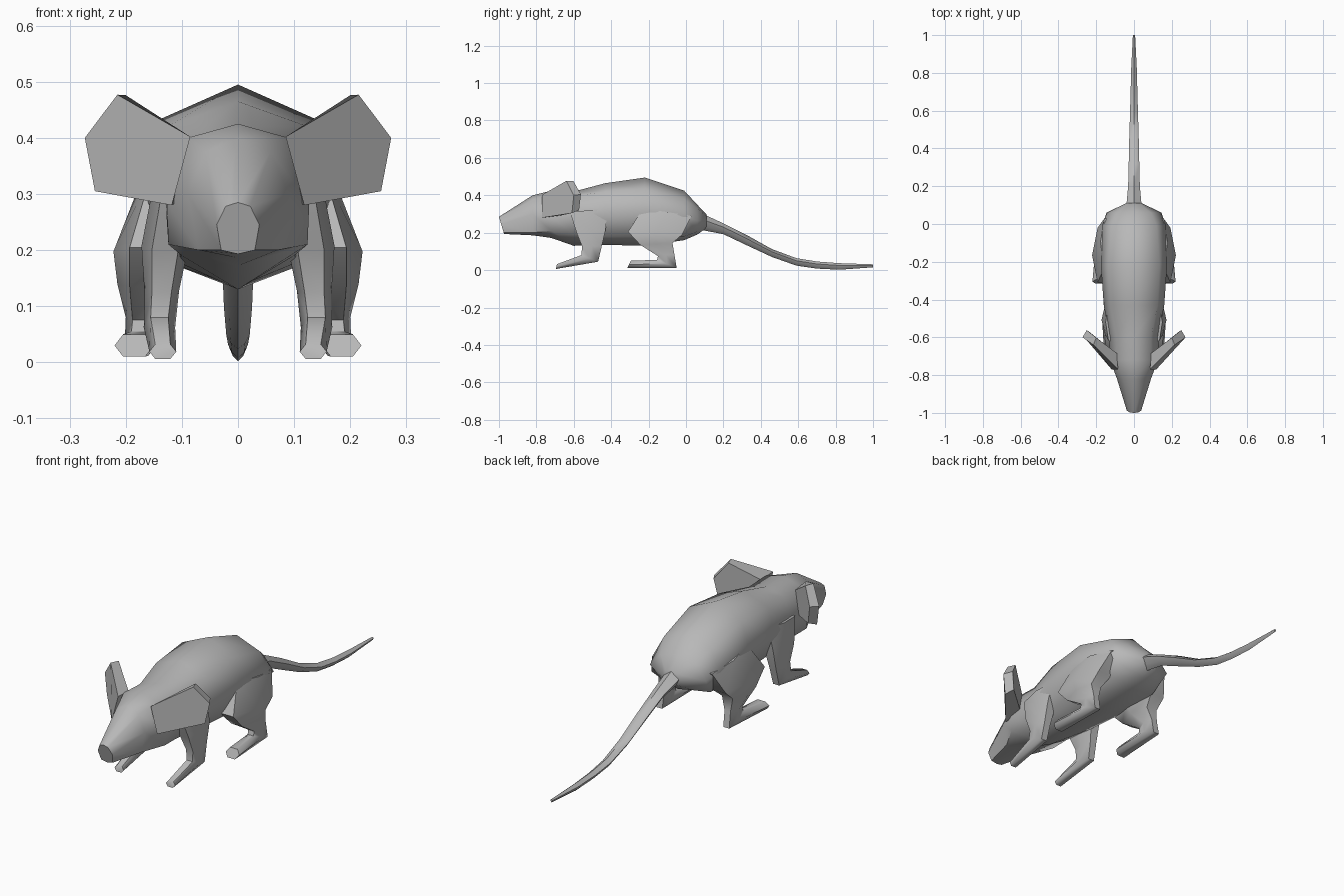
import bpy, bmesh, math

if "Cube" in bpy.data.objects:
    bpy.data.objects.remove(bpy.data.objects["Cube"])

fur = bpy.data.materials.new("grey fur")
fur.diffuse_color = (0.48, 0.48, 0.48, 1)
fur.use_nodes = True
fur.node_tree.nodes["Principled BSDF"].inputs["Base Color"].default_value = fur.diffuse_color


def finish(bm, name, mirror=False, angle=60):
    """Turn a bmesh into a smooth shaded object."""
    bmesh.ops.recalc_face_normals(bm, faces=bm.faces)
    mesh = bpy.data.meshes.new(name)
    bm.to_mesh(mesh)
    bm.free()
    mesh.materials.append(fur)
    ob = bpy.data.objects.new(name, mesh)
    bpy.context.collection.objects.link(ob)
    if mirror:
        ob.modifiers.new("mirror", 'MIRROR').use_mirror_merge = False
    bpy.ops.object.select_all(action='DESELECT')
    ob.select_set(True)
    bpy.context.view_layer.objects.active = ob
    bpy.ops.object.shade_smooth_by_angle(angle=math.radians(angle))
    return ob


def loft(name, rings, mirror=False, angle=60):
    """Skin a row of closed rings and cap both ends."""
    bm = bmesh.new()
    rows = [[bm.verts.new(p) for p in ring] for ring in rings]
    for a, b in zip(rows, rows[1:]):
        n = len(a)
        for i in range(n):
            j = (i + 1) % n
            bm.faces.new((a[i], a[j], b[j], b[i]))
    bm.faces.new(rows[0])
    bm.faces.new(rows[-1])
    return finish(bm, name, mirror, angle)


def body_ring(y, top, upper, side, lower, bottom, lean=0):
    """Symmetric eight point cross-section; lean slants it along y."""
    half = [(0, top), upper, side, lower, (0, bottom)]
    pts = half + [(-x, z) for x, z in half[-2:0:-1]]
    return [(x, y + lean * (top - z), z) for x, z in pts]


def leg_ring(fy, fz, by, bz, x_in, x_out):
    """Six point limb section between a front and a back line."""
    w = (x_out - x_in) * 0.22
    my, mz = (fy + by) / 2, (fz + bz) / 2
    return [(x_in + w, fy, fz), (x_out - w, fy, fz), (x_out, my, mz),
            (x_out - w, by, bz), (x_in + w, by, bz), (x_in, my, mz)]


# Head and torso, from the snout to the root of the tail
loft("body", [body_ring(*r) for r in [
    (-1.0, .285, (.022, .278), (.038, .245), (.03, .20), .193, .3),
    (-.82, .40, (.058, .375), (.09, .30), (.07, .20), .186),
    (-.72, .425, (.09, .40), (.127, .285), (.124, .21), .172),
    (-.60, .42, (.09, .395), (.13, .30), (.10, .19), .13),
    (-.43, .465, (.125, .42), (.16, .30), (.11, .18), .135),
    (-.22, .495, (.135, .435), (.175, .32), (.13, .18), .13),
    (-.01, .425, (.12, .38), (.17, .29), (.12, .18), .16),
    (.06, .35, (.09, .33), (.145, .265), (.08, .205), .19),
    (.11, .297, (.03, .287), (.042, .262), (.03, .235), .225),
]])


# Tail, tapering with a keeled underside
def tail_ring(y, top, bottom, w):
    h = top - bottom
    return [(0, y, top), (w, y, top - .35 * h), (.6 * w, y, top - .75 * h),
            (0, y, bottom), (-.6 * w, y, top - .75 * h), (-w, y, top - .35 * h)]


loft("tail", [tail_ring(*r) for r in [
    (.08, .305, .215, .042), (.20, .25, .192, .031), (.32, .19, .135, .028),
    (.46, .112, .07, .025), (.59, .064, .024, .021), (.70, .046, .008, .018),
    (.82, .037, .002, .015), (1.0, .031, .015, .006)]])

# Front legs with forward pointing paws
loft("front_legs", [leg_ring(*r) for r in [
    (-.62, .31, -.42, .33, .08, .15), (-.585, .20, -.43, .215, .088, .172),
    (-.555, .125, -.45, .13, .105, .167), (-.56, .08, -.47, .045, .112, .168),
    (-.69, .032, -.695, .006, .11, .158)]], mirror=True)

# Hind legs with broad thighs and long flared feet
loft("hind_legs", [leg_ring(*r) for r in [
    (-.23, .33, .03, .29, .08, .178), (-.31, .205, -.02, .19, .09, .222),
    (-.245, .135, -.072, .145, .115, .215), (-.15, .075, -.062, .085, .145, .2),
    (-.155, .055, -.05, .012, .147, .202),
    (-.295, .05, -.315, .01, .15, .22)]], mirror=True)

# Ears: thick slabs sweeping out and back from the cheeks
front = [(.085, -.77, .402), (.215, -.64, .477), (.273, -.60, .40),
         (.255, -.61, .305), (.118, -.77, .28)]
back = [(.09, -.685, .395), (.20, -.602, .476), (.25, -.562, .405),
        (.235, -.572, .32), (.10, -.68, .29)]
loft("ears", [front, back], mirror=True, angle=50)
